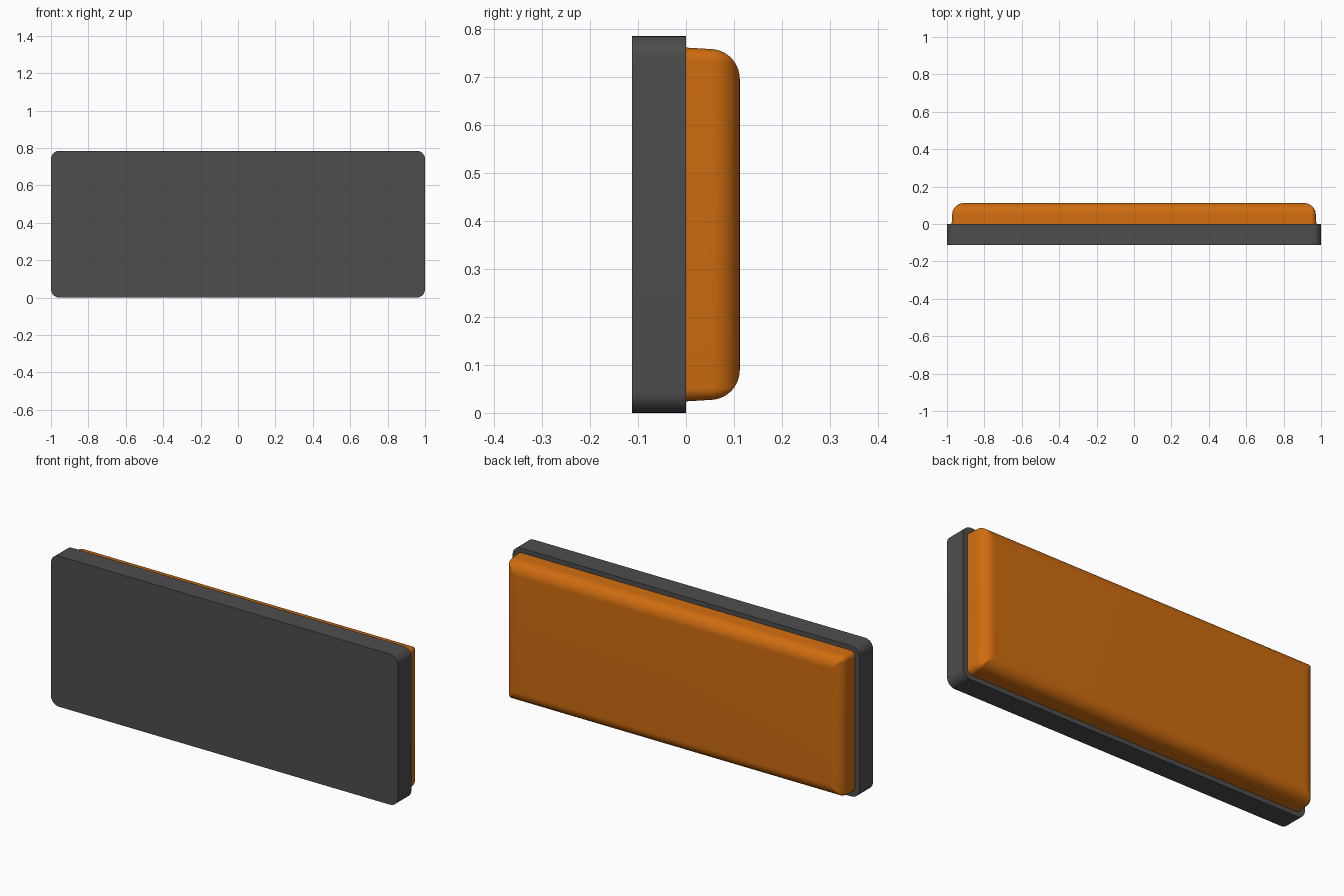
import bpy, bmesh, math

if "Cube" in bpy.data.objects:
    bpy.data.objects.remove(bpy.data.objects["Cube"])

HEIGHT = 0.785
MID = HEIGHT / 2


def material(name, colour):
    mat = bpy.data.materials.new(name)
    mat.diffuse_color = (*colour, 1)
    mat.use_nodes = True
    mat.node_tree.nodes["Principled BSDF"].inputs["Base Color"].default_value = mat.diffuse_color
    return mat


def rounded_rect(half_x, half_z, radius, y, steps=8):
    """Rounded rectangle outline in the xz plane, centred on the slab."""
    points = []
    for i, (sx, sz) in enumerate([(1, 1), (-1, 1), (-1, -1), (1, -1)]):
        for k in range(steps + 1):
            a = math.pi / 2 * (i + k / steps)
            points.append((sx * (half_x - radius) + radius * math.cos(a), y,
                           MID + sz * (half_z - radius) + radius * math.sin(a)))
    return points


def loft(name, outlines, mat):
    """Skin a stack of matching outlines and cap both ends."""
    bm = bmesh.new()
    rings = [[bm.verts.new(p) for p in outline] for outline in outlines]
    for a, b in zip(rings, rings[1:]):
        for i in range(len(a)):
            j = (i + 1) % len(a)
            bm.faces.new((a[i], a[j], b[j], b[i]))
    bm.faces.new(rings[0])
    bm.faces.new(rings[-1])
    bmesh.ops.recalc_face_normals(bm, faces=bm.faces[:])
    mesh = bpy.data.meshes.new(name)
    bm.to_mesh(mesh)
    bm.free()
    mesh.materials.append(mat)
    obj = bpy.data.objects.new(name, mesh)
    bpy.context.collection.objects.link(obj)
    bpy.context.view_layer.objects.active = obj
    obj.select_set(True)
    bpy.ops.object.shade_smooth_by_angle(angle=math.radians(35))
    obj.select_set(False)
    return obj


grey = material("dark grey", (0.075, 0.075, 0.075))
orange = material("orange", (0.62, 0.15, 0.005))

# Backing plate with rounded corners
loft("backing_plate",
     [rounded_rect(1, MID, 0.045, y) for y in (-0.112, 0)], grey)

# Cushion pad: slightly drafted sides rolling over to a flat rear face
profile = [(0, 0), (0.05, 0.003)]
for k in range(1, 11):
    a = math.pi / 2 * k / 10
    profile.append((0.05 + 0.062 * math.sin(a), 0.003 + 0.062 * (1 - math.cos(a))))
loft("cushion_pad",
     [rounded_rect(0.975 - inset, MID - 0.024 - inset, max(0.028 - inset, 0.002), y)
      for y, inset in profile], orange)
